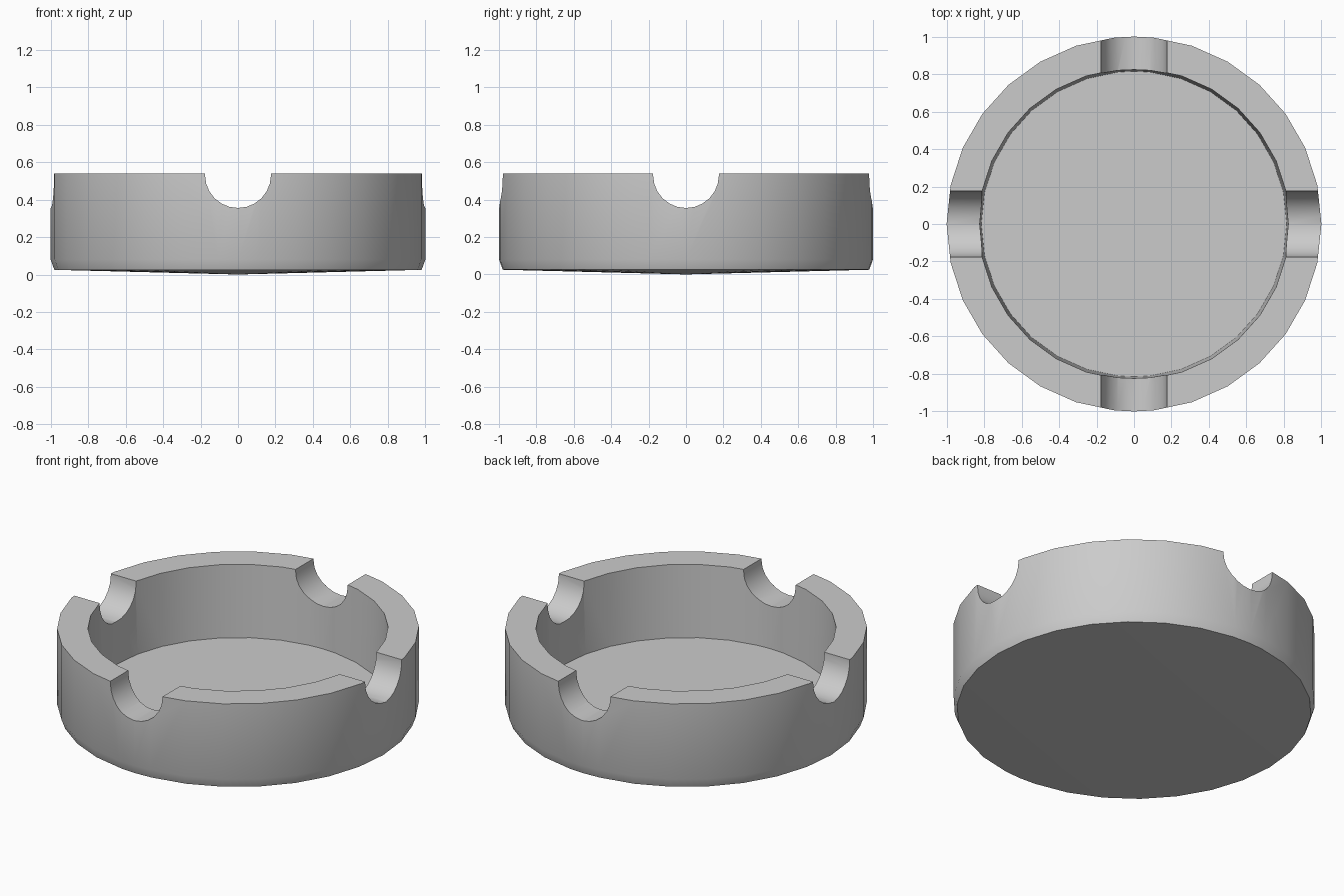
import bpy, bmesh, math

if "Cube" in bpy.data.objects:
    bpy.data.objects.remove(bpy.data.objects["Cube"])


def make_object(name, verts, faces):
    mesh = bpy.data.meshes.new(name)
    bm = bmesh.new()
    vs = [bm.verts.new(v) for v in verts]
    for f in faces:
        bm.faces.new([vs[i] for i in f])
    bmesh.ops.recalc_face_normals(bm, faces=bm.faces)
    bm.to_mesh(mesh)
    bm.free()
    obj = bpy.data.objects.new(name, mesh)
    bpy.context.collection.objects.link(obj)
    return obj


# Dish body: radius/height profile from the shallow cone base to the floor
profile = [(0.98, 0.025), (1.0, 0.08), (1.0, 0.54), (0.83, 0.54), (0.815, 0.10)]
angles = sorted(list(range(0, 360, 12)) + [90, 270])
n = len(angles)
verts, faces = [], []
for r, z in profile:
    for a in angles:
        t = math.radians(a)
        verts.append((r * math.cos(t), r * math.sin(t), z))
for k in range(len(profile) - 1):
    for i in range(n):
        j = (i + 1) % n
        faces.append((k * n + i, k * n + j, (k + 1) * n + j, (k + 1) * n + i))
apex = len(verts)
verts.append((0, 0, 0))
faces += [(apex, (i + 1) % n, i) for i in range(n)]
faces.append(tuple(range((len(profile) - 1) * n, len(profile) * n)))
dish = make_object("ashtray_dish", verts, faces)


# Round-bottomed bar that cuts a pair of opposite rim notches
def notch_cutter(name, turn):
    r, cz, steps = 0.176, 0.531, 12
    shape = [(-r, 0.8)]
    for i in range(steps + 1):
        t = math.pi + math.pi * i / steps
        shape.append((r * math.cos(t), cz + r * math.sin(t)))
    shape.append((r, 0.8))
    m = len(shape)
    pts = [(x, y, z) for y in (-1.3, 1.3) for x, z in shape]
    if turn:
        pts = [(-y, x, z) for x, y, z in pts]
    sides = [(i, (i + 1) % m, m + (i + 1) % m, m + i) for i in range(m)]
    cutter = make_object(name, pts, sides + [tuple(range(m)), tuple(range(m, 2 * m))])
    cutter.hide_render = True
    return cutter


# Cut all four notches
bpy.context.view_layer.objects.active = dish
for turn in (False, True):
    cutter = notch_cutter("notch_cutter", turn)
    mod = dish.modifiers.new("notches", 'BOOLEAN')
    mod.operation = 'DIFFERENCE'
    mod.solver = 'EXACT'
    mod.object = cutter
    bpy.ops.object.modifier_apply(modifier=mod.name)
    bpy.data.objects.remove(cutter)

# Smooth walls, sharp rims
bpy.ops.object.select_all(action='DESELECT')
dish.select_set(True)
bpy.ops.object.shade_smooth_by_angle(angle=math.radians(30))
